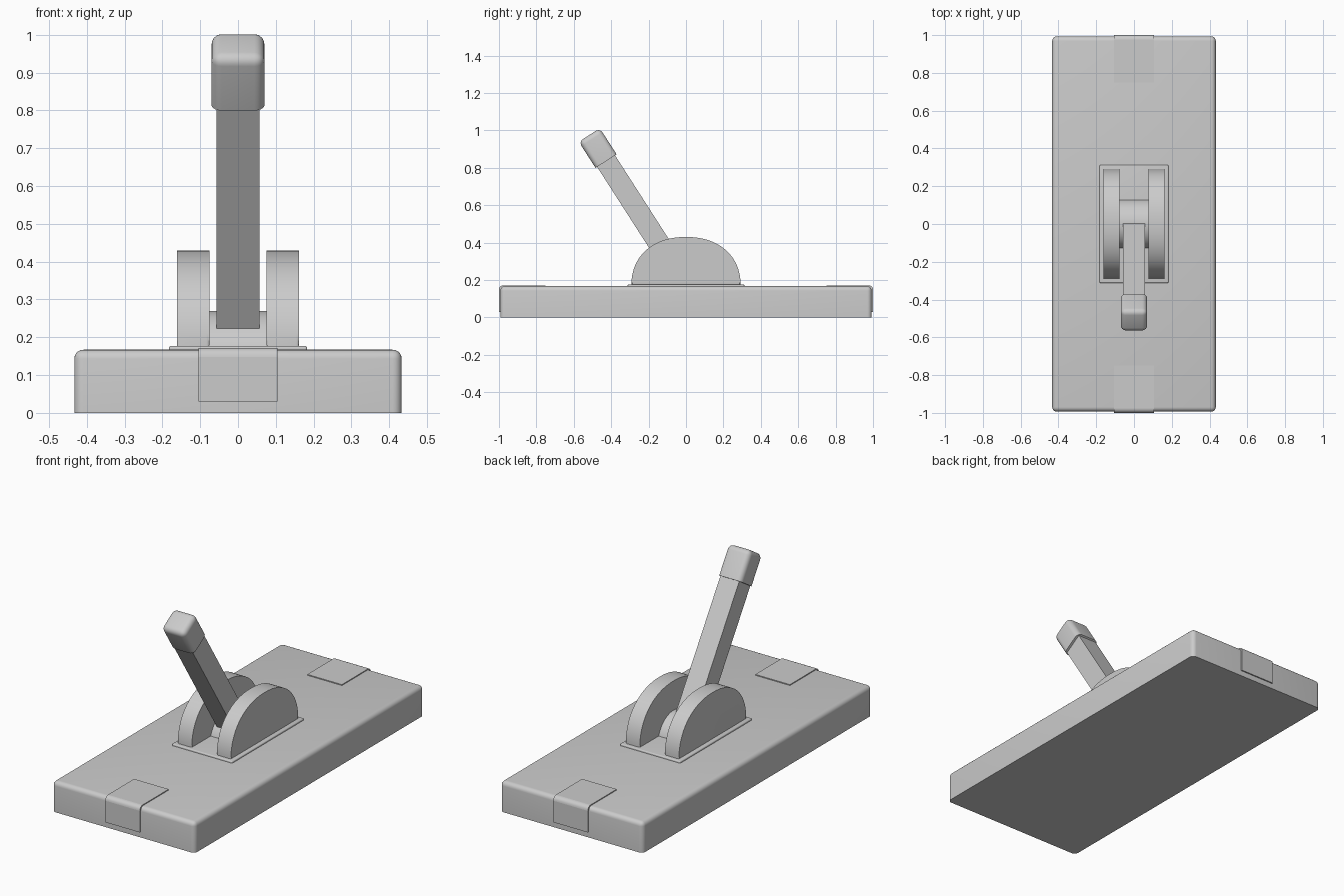
import bpy, bmesh, math
from mathutils import Matrix, Vector

if "Cube" in bpy.data.objects:
    bpy.data.objects.remove(bpy.data.objects["Cube"])


def finish(name, bm, matrix=None):
    bmesh.ops.recalc_face_normals(bm, faces=bm.faces)
    if matrix:
        bm.transform(matrix)
    mesh = bpy.data.meshes.new(name)
    bm.to_mesh(mesh)
    bm.free()
    ob = bpy.data.objects.new(name, mesh)
    bpy.context.collection.objects.link(ob)
    bpy.ops.object.select_all(action='DESELECT')
    bpy.context.view_layer.objects.active = ob
    ob.select_set(True)
    bpy.ops.object.shade_smooth_by_angle(angle=math.radians(35))
    return ob


def rounded_box(name, lo, hi, radius=0.0, matrix=None):
    """Box whose edges are rounded, except those of its bottom face."""
    lo, hi = Vector(lo), Vector(hi)
    bm = bmesh.new()
    bmesh.ops.create_cube(bm, size=1)
    for v in bm.verts:
        v.co = Vector([(lo[i] + hi[i]) / 2 + v.co[i] * (hi[i] - lo[i]) for i in range(3)])
    if radius:
        edges = [e for e in bm.edges if max(v.co.z for v in e.verts) > hi.z - 1e-5]
        bmesh.ops.bevel(bm, geom=edges, offset=radius, segments=5,
                        profile=0.5, affect='EDGES')
    return finish(name, bm, matrix)


def extrude_x(name, outline, x0, x1, radius=0.0):
    """Prism along x from a (y, z) outline, with rounded rims."""
    bm = bmesh.new()
    a = [bm.verts.new((x0, y, z)) for y, z in outline]
    b = [bm.verts.new((x1, y, z)) for y, z in outline]
    n = len(outline)
    caps = [bm.faces.new(a), bm.faces.new(b)]
    for i in range(n):
        j = (i + 1) % n
        bm.faces.new((a[i], a[j], b[j], b[i]))
    if radius:
        rims = [e for f in caps for e in f.edges]
        bmesh.ops.bevel(bm, geom=rims, offset=radius, segments=3,
                        profile=0.5, affect='EDGES')
    return finish(name, bm)


# Base block and mounting plate
rounded_box("base", (-0.433, -0.993, 0), (0.433, 0.993, 0.167), 0.024)
rounded_box("mount_plate", (-0.183, -0.312, 0.15), (0.183, 0.312, 0.177), 0.006)

# Thin end tabs wrapping over the short edges
for side, label in ((-1, "front"), (1, "back")):
    y0, y1 = sorted((side * 0.75, side * 1.0))
    rounded_box(label + "_tab", (-0.105, y0, 0.03), (0.105, y1, 0.172), 0)
    tab = bpy.context.object
    bm = bmesh.new()
    bm.from_mesh(tab.data)
    edge = [e for e in bm.edges
            if all(abs(v.co.y) > 0.99 and v.co.z > 0.1 for v in e.verts)]
    bmesh.ops.bevel(bm, geom=edge, offset=0.024, segments=5, profile=0.5, affect='EDGES')
    bm.to_mesh(tab.data)
    bm.free()

# Two domed cheeks (slightly squared half ellipse)
dome = []
for i in range(49):
    t = math.pi * i / 48
    c, s = math.cos(t), max(math.sin(t), 0)
    dome.append((0.292 * math.copysign(abs(c) ** (2 / 2.2), c),
                 0.17 + 0.26 * s ** (2 / 2.2)))
for x0, label in ((-0.161, "left"), (0.076, "right")):
    extrude_x(label + "_cheek", dome, x0, x0 + 0.085, 0.008)

# Hub cylinder between the cheeks
hub = [(0.135 * math.cos(math.tau * i / 48), 0.135 + 0.135 * math.sin(math.tau * i / 48))
       for i in range(48)]
extrude_x("hub", hub, -0.077, 0.077)

# Tilted lever and its rounded grip
tilt = Matrix.Translation((0, 0, 0.17)) @ Matrix.Rotation(math.radians(32.7), 4, 'X')
rounded_box("lever", (-0.057, -0.057, 0), (0.057, 0.057, 0.85), 0, tilt)
rounded_box("lever_grip", (-0.07, -0.067, 0.791), (0.07, 0.067, 0.957), 0.027, tilt)
